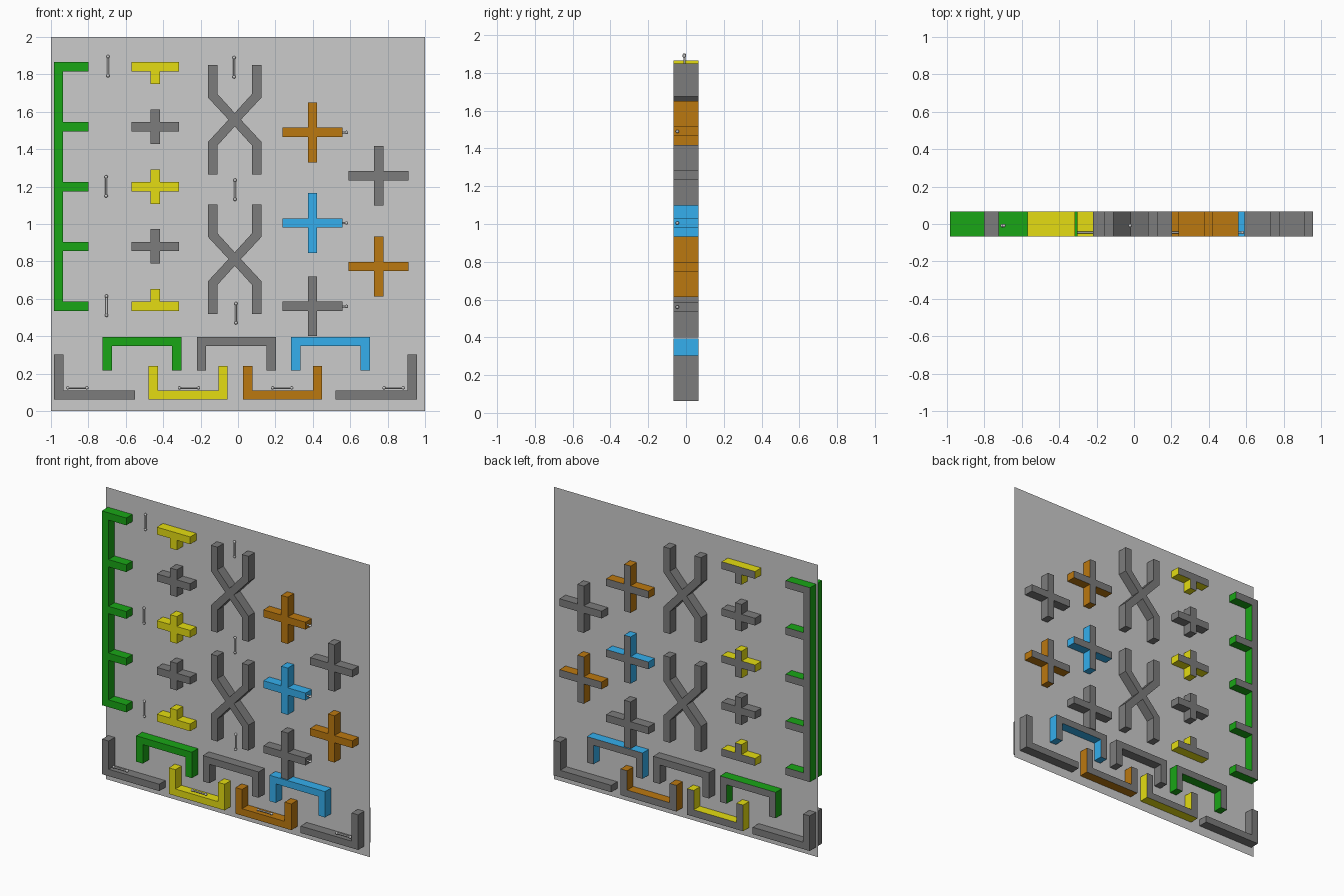
import bpy, bmesh
from mathutils import Matrix, Vector

if "Cube" in bpy.data.objects:
    bpy.data.objects.remove(bpy.data.objects["Cube"])

D = 0.066   # half depth of the thick pieces
T = 0.05    # bar thickness


def material(name, rgb):
    m = bpy.data.materials.new(name)
    m.diffuse_color = (*rgb, 1)
    m.use_nodes = True
    m.node_tree.nodes["Principled BSDF"].inputs["Base Color"].default_value = m.diffuse_color
    return m


GREY = material("dark_grey", (0.2, 0.2, 0.2))
GREEN = material("green", (0.01, 0.38, 0.008))
YELLOW = material("yellow", (0.78, 0.72, 0.006))
BLUE = material("blue", (0.035, 0.43, 0.85))
ORANGE = material("orange", (0.5, 0.19, 0.005))


def finish(name, bm):
    me = bpy.data.meshes.new(name)
    bm.to_mesh(me)
    bm.free()
    ob = bpy.data.objects.new(name, me)
    bpy.context.collection.objects.link(ob)
    return ob


def slab(name, pts, mat):
    """Extrude an x-z outline through the panel; the back face stays grey."""
    bm = bmesh.new()
    face = bm.faces.new([bm.verts.new((x, -D, z)) for x, z in pts])
    ext = bmesh.ops.extrude_face_region(bm, geom=[face], use_keep_orig=True)
    moved = [v for v in ext["geom"] if isinstance(v, bmesh.types.BMVert)]
    bmesh.ops.translate(bm, verts=moved, vec=(0, 2 * D, 0))
    bmesh.ops.recalc_face_normals(bm, faces=bm.faces)
    for f in bm.faces:
        f.material_index = int(f.calc_center_median().y > D * 0.9)
    ob = finish(name, bm)
    ob.data.materials.append(mat)
    ob.data.materials.append(GREY)


def cross(name, cx, cz, hx, up, down, mat):
    h = T / 2
    pts = [(-hx, -h)]
    pts += [(-h, -h), (-h, -down), (h, -down), (h, -h)] if down else []
    pts += [(hx, -h), (hx, h)]
    pts += [(h, h), (h, up), (-h, up), (-h, h)] if up else []
    pts += [(-hx, h)]
    slab(name, [(cx + x, cz + z) for x, z in pts], mat)


def arch(name, x0, x1, base, tip, mat):
    """Channel with its web at z=base and two legs reaching to z=tip."""
    s = 0.047 if tip > base else -0.047
    slab(name, [(x0, base), (x1, base), (x1, tip), (x1 - T, tip),
                (x1 - T, base + s), (x0 + T, base + s), (x0 + T, tip), (x0, tip)], mat)


def pin(name, centre, axis):
    """Thin rod with a round knob on both ends."""
    bm = bmesh.new()
    bmesh.ops.create_cone(bm, cap_ends=True, segments=12, radius1=0.0055,
                          radius2=0.0055, depth=0.11)
    for s in (-1, 1):
        bmesh.ops.create_uvsphere(bm, u_segments=12, v_segments=8, radius=0.009,
                                  matrix=Matrix.Translation((0, 0, s * 0.051)))
    rot = Vector((0, 0, 1)).rotation_difference(Vector(axis)).to_matrix().to_4x4()
    bm.transform(Matrix.Translation(centre) @ rot)
    for f in bm.faces:
        f.smooth = len(f.verts) < 5
    finish(name, bm)


# backing panel (zero thickness sheet)
bm = bmesh.new()
bm.faces.new([bm.verts.new((x, 0, z)) for x, z in ((-1, 0), (1, 0), (1, 2), (-1, 2))])
finish("backing_panel", bm)

# green comb on the left edge
rows = [0.56, 0.88, 1.20, 1.52, 1.84]
comb = [(-0.985, 1.865), (-0.985, 0.535)]
for z in rows:
    comb += [(-0.80, z - T / 2), (-0.80, z + T / 2)]
    if z < 1.8:
        comb += [(-0.935, z + T / 2), (-0.935, z + 0.32 - T / 2)]
slab("left_comb", comb, GREEN)

# column of small crosses, T shaped at both ends
for i, z in enumerate(rows):
    cross(f"small_cross_{i}", -0.4775 + 0.035, z, 0.1265, 0 if i == 4 else 0.0925,
          0 if i == 0 else 0.0925, GREY if i % 2 else YELLOW)

# two long X shaped pieces
quarter = [(0.033, 0), (0.1425, 0.118), (0.1425, 0.2925),
           (0.0925, 0.2925), (0.0925, 0.138), (0, 0.036)]
half = quarter + [(-x, z) for x, z in reversed(quarter[:-1])]
outline = half + [(x, -z) for x, z in reversed(half[1:-1])]
for i, cz in enumerate((0.8125, 1.5575)):
    slab(f"x_piece_{i}", [(x - 0.0175, z + cz) for x, z in outline], GREY)

# large crosses on the right
for i, (x, z, mat) in enumerate([(0.398, 1.49, ORANGE), (0.398, 1.005, BLUE),
                                 (0.398, 0.56, GREY), (0.752, 1.258, GREY),
                                 (0.752, 0.773, ORANGE)]):
    cross(f"large_cross_{i}", x, z, 0.16, 0.16, 0.16, mat)

# arches and troughs along the bottom
for name, x, mat in (("green", -0.725, GREEN), ("grey", -0.22, GREY), ("blue", 0.283, BLUE)):
    arch(f"{name}_arch", x, x + 0.422, 0.395, 0.218, mat)
for name, x, mat in (("yellow", -0.478, YELLOW), ("orange", 0.027, ORANGE)):
    arch(f"{name}_trough", x, x + 0.423, 0.063, 0.242, mat)

# corner pieces
for name, a, b, s in (("left", -0.983, -0.55, 1), ("right", 0.956, 0.52, -1)):
    slab(f"{name}_corner", [(a, 0.063), (b, 0.063), (b, 0.11), (a + s * T, 0.11),
                            (a + s * T, 0.303), (a, 0.303)], GREY)

# knobbed pins: upright on the panel, level in the troughs and crosses
for i, (x, z) in enumerate([(-0.695, 1.844), (-0.705, 1.201), (-0.703, 0.563),
                            (-0.021, 1.838), (-0.016, 1.183), (-0.011, 0.523)]):
    pin(f"upright_pin_{i}", (x, -0.009, z), (0, 0, 1))
for i, (x, z) in enumerate([(-0.859, 0.124), (-0.262, 0.124), (0.236, 0.124),
                            (0.832, 0.124), (0.529, 1.49), (0.529, 1.005), (0.529, 0.56)]):
    pin(f"level_pin_{i}", (x, -0.046, z), (1, 0, 0))
